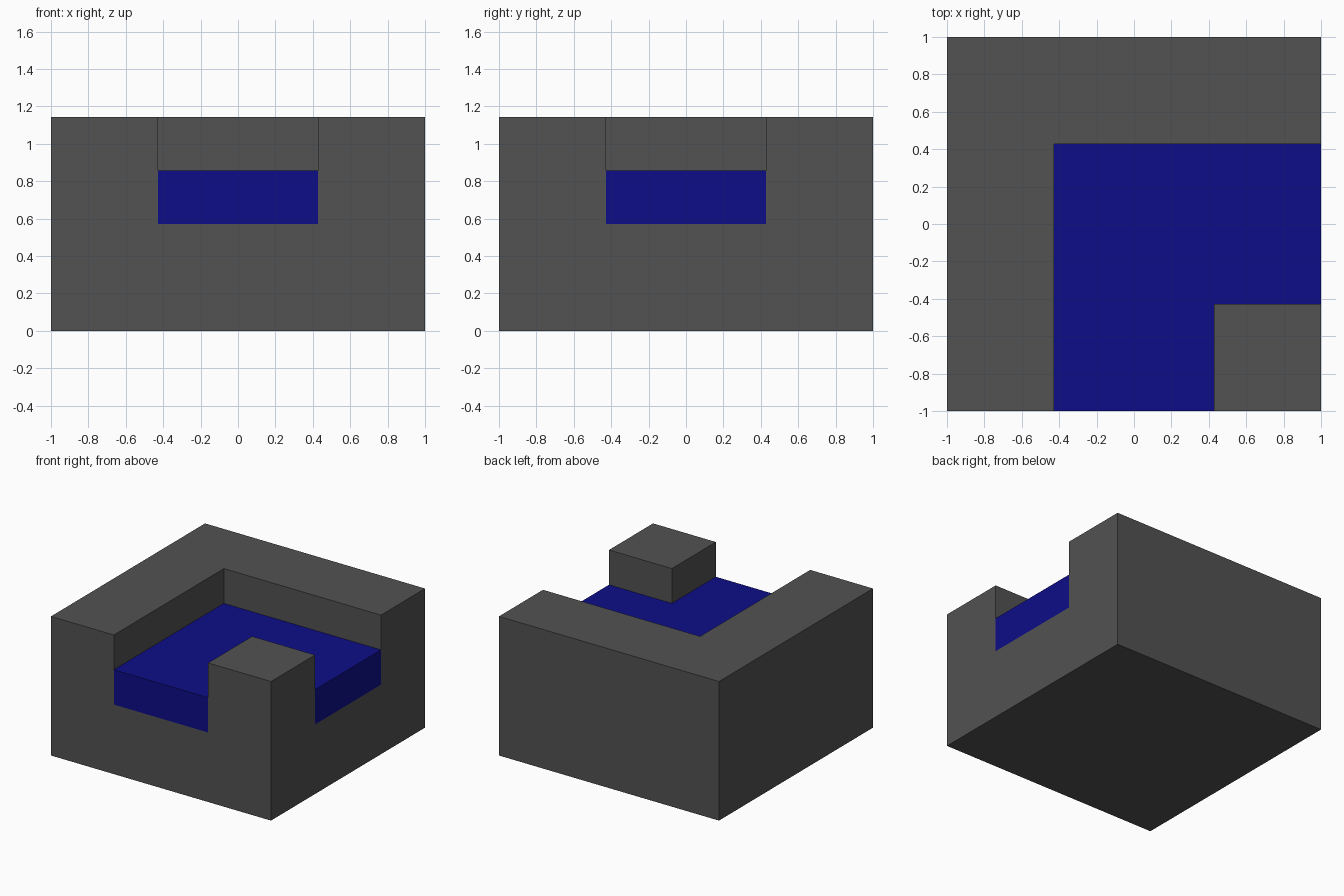
import bpy
import bmesh

if "Cube" in bpy.data.objects:
    bpy.data.objects.remove(bpy.data.objects["Cube"], do_unlink=True)

U = 1 / 7                                  # modelling unit
TOP, SURFACE, FLOOR = 8 * U, 6 * U, 4 * U  # rim, water surface, channel floor
INNER = 3 * U                              # half width of the channel


def material(name, color):
    mat = bpy.data.materials.new(name)
    mat.use_nodes = True
    mat.diffuse_color = color
    bsdf = mat.node_tree.nodes["Principled BSDF"]
    bsdf.inputs["Base Color"].default_value = color
    bsdf.inputs["Roughness"].default_value = 0.8
    return mat


def prism(name, outline, z0, z1, mat):
    """Extrude a counter-clockwise outline from z0 up to z1."""
    bm = bmesh.new()
    face = bm.faces.new([bm.verts.new((x, y, z0)) for x, y in outline])
    ext = bmesh.ops.extrude_face_region(bm, geom=[face], use_keep_orig=True)
    for v in ext["geom"]:
        if isinstance(v, bmesh.types.BMVert):
            v.co.z = z1
    bmesh.ops.recalc_face_normals(bm, faces=bm.faces)
    mesh = bpy.data.meshes.new(name)
    bm.to_mesh(mesh)
    bm.free()
    mesh.materials.append(mat)
    obj = bpy.data.objects.new(name, mesh)
    bpy.context.collection.objects.link(obj)
    return obj


def channel(end):
    """Corner-shaped outline, open to the front (-y) and the left (+x)."""
    return [(-INNER, -end), (INNER, -end), (INNER, -INNER),
            (end, -INNER), (end, INNER), (-INNER, INNER)]


stone = material("dark_grey", (0.084, 0.084, 0.084, 1))
blue = material("deep_blue", (0.004, 0.004, 0.25, 1))

# Solid block with the corner channel cut out of its top
block = prism("channel_block", [(-1, -1), (1, -1), (1, 1), (-1, 1)], 0, TOP, stone)
cutter = prism("channel_cutter", channel(1.2), FLOOR, TOP + 0.2, stone)
cutter.hide_render = True
cut = block.modifiers.new("channel", 'BOOLEAN')
cut.operation = 'DIFFERENCE'
cut.solver = 'EXACT'
cut.object = cutter
bpy.context.view_layer.objects.active = block
bpy.ops.object.modifier_apply(modifier=cut.name)
bpy.data.objects.remove(cutter, do_unlink=True)

# Water filling the lower half of the channel, flush with the open sides
prism("water", channel(1.0), FLOOR, SURFACE, blue)
